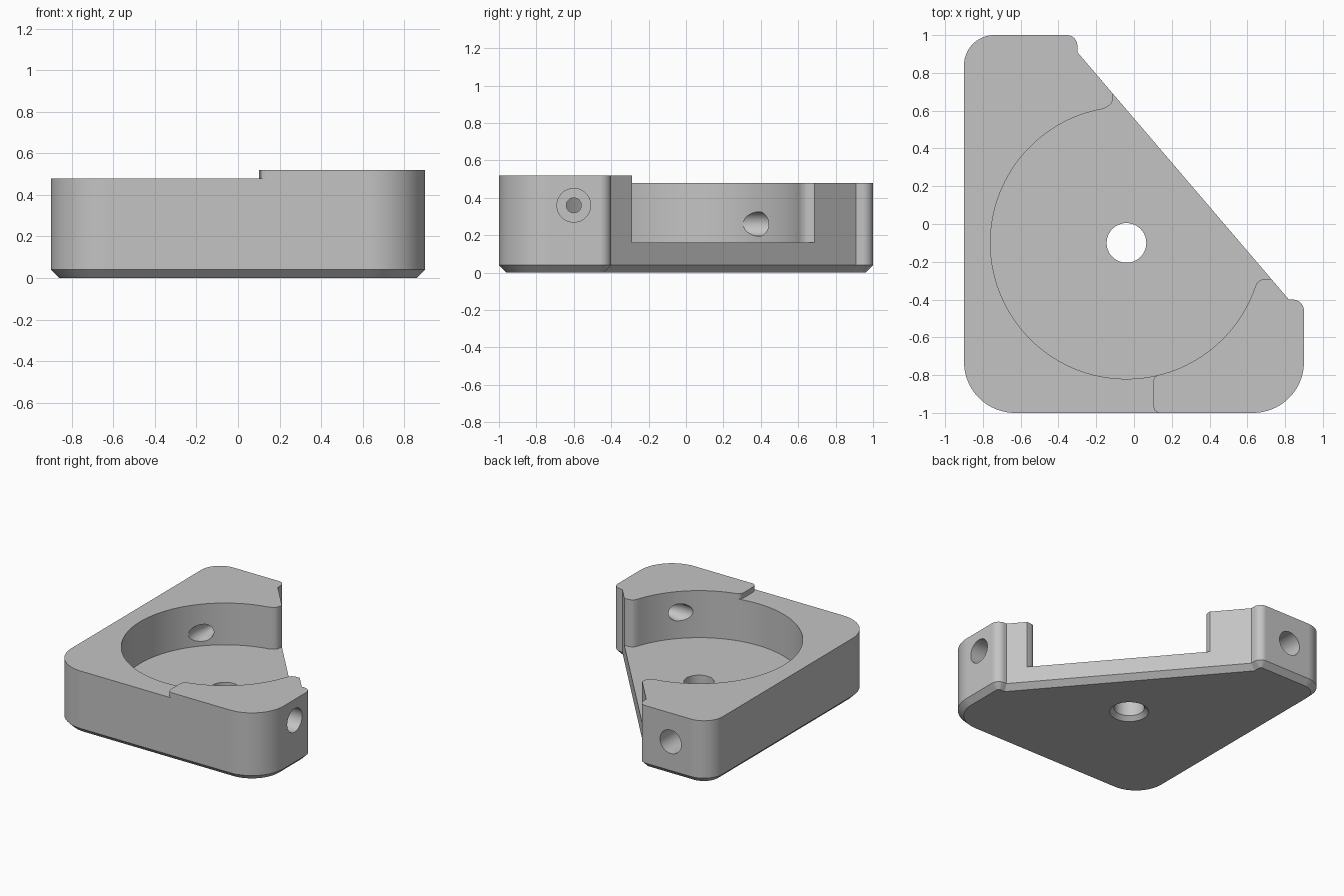
import bpy, bmesh, math
from mathutils import Vector

cube = bpy.data.objects.get("Cube")
if cube:
    bpy.data.objects.remove(cube, do_unlink=True)

grey = bpy.data.materials.new("plain grey")
grey.use_nodes = True
grey.diffuse_color = (0.55, 0.55, 0.55, 1)
grey.node_tree.nodes["Principled BSDF"].inputs["Base Color"].default_value = (0.55, 0.55, 0.55, 1)


def rounded(corners, steps=20):
    """Polygon from (x, y, radius) corners, each filleted by its radius."""
    pts = []
    for i, (x, y, r) in enumerate(corners):
        p = Vector((x, y))
        if r == 0:
            pts.append(p)
            continue
        a = (Vector(corners[i - 1][:2]) - p).normalized()
        b = (Vector(corners[(i + 1) % len(corners)][:2]) - p).normalized()
        half = a.angle(b) / 2
        centre = p + (a + b).normalized() * r / math.sin(half)
        start = p + a * r / math.tan(half) - centre
        end = p + b * r / math.tan(half) - centre
        for k in range(steps + 1):
            t = k / steps
            sweep = start.angle(end)
            pts.append(centre + (start * math.sin((1 - t) * sweep) + end * math.sin(t * sweep)) / math.sin(sweep))
    return pts


def inset(pts, d):
    """Mitred inward offset of a counter-clockwise polygon."""
    out = []
    for i, p in enumerate(pts):
        e1 = (p - pts[i - 1]).normalized()
        e2 = (pts[(i + 1) % len(pts)] - p).normalized()
        n1, n2 = Vector((-e1.y, e1.x)), Vector((-e2.y, e2.x))
        out.append(p + (n1 + n2) * d / (1 + n1.dot(n2)))
    return out


def stack(name, rings):
    """Closed solid skinned through rings of 3D points."""
    bm = bmesh.new()
    loops = [[bm.verts.new(p) for p in ring] for ring in rings]
    n = len(loops[0])
    for lo, hi in zip(loops, loops[1:]):
        for i in range(n):
            j = (i + 1) % n
            bm.faces.new((lo[i], lo[j], hi[j], hi[i]))
    bm.faces.new(loops[0][::-1])
    bm.faces.new(loops[-1])
    bmesh.ops.recalc_face_normals(bm, faces=bm.faces)
    mesh = bpy.data.meshes.new(name)
    bm.to_mesh(mesh)
    bm.free()
    mesh.materials.append(grey)
    ob = bpy.data.objects.new(name, mesh)
    bpy.context.collection.objects.link(ob)
    return ob


def level(pts, z):
    return [(p[0], p[1], z) for p in pts]


def bore(name, origin, direction, profile, sides=48):
    """Turned cutter: (radius, distance) pairs along a direction."""
    turn = Vector(direction).to_track_quat('Z', 'Y')
    rings = []
    for r, t in profile:
        ring = [Vector((r * math.cos(2 * math.pi * k / sides), r * math.sin(2 * math.pi * k / sides), t))
                for k in range(sides)]
        rings.append([Vector(origin) + turn @ v for v in ring])
    return stack(name, rings)


# Body: filleted outline with a chamfered bottom edge
outline = rounded([(-0.9, -1, 0.27), (0.9, -1, 0.27), (0.9, -0.4, 0.06), (0.82, -0.4, 0),
                   (-0.3, 0.91, 0), (-0.3, 1, 0.055), (-0.9, 1, 0.16)])
body = stack("bracket_body", [level(inset(outline, 0.04), 0), level(outline, 0.04), level(outline, 0.52)])

# Round pocket, opened through the slanted side between two rounded wall ends
cx, cy, rad = -0.04, -0.1, 0.72
a0 = math.atan2(0.614 - cy, -0.165 - cx)
a1 = math.atan2(-0.335 - cy, 0.642 - cx) + 2 * math.pi
pocket = [(cx + rad * math.cos(a0 + (a1 - a0) * k / 96), cy + rad * math.sin(a0 + (a1 - a0) * k / 96))
          for k in range(97)]
pocket += [(0.652, -0.311), (0.668, -0.297), (0.69, -0.29), (1.3, -0.29), (1.3, 1.3), (-0.11, 1.3),
           (-0.11, 0.67), (-0.116, 0.645), (-0.129, 0.628), (-0.147, 0.618)]
cutters = [stack("pocket_cutter", [level(pocket, 0.16), level(pocket, 0.8)])]

# Lowered top on the left part, leaving the raised pad on the right
low = [(-2, -2), (0.13, -2), (0.13, -1), (0.11, -0.987), (0.1, -0.96), (0.1, -0.84), (0.107, -0.815),
       (0.125, -0.8), (0.125, 2), (-2, 2)]
cutters.append(stack("step_cutter", [level(low, 0.48), level(low, 0.9)]))

# Floor hole with a chamfered underside
cutters.append(bore("floor_hole_cutter", (cx, cy, 0), (0, 0, 1),
                    [(0.145, -0.01), (0.105, 0.03), (0.105, 0.4)]))
# Stepped side and back bores, flaring into the pocket
cutters.append(bore("side_bore_cutter", (1.0, -0.6, 0.36), (-1, 0, 0),
                    [(0.09, 0), (0.09, 0.37), (0.04, 0.37), (0.04, 0.4), (0.065, 0.5), (0.065, 0.65)]))
cutters.append(bore("back_bore_cutter", (-0.57, 1.1, 0.26), (0, -1, 0),
                    [(0.09, 0), (0.09, 0.5), (0.04, 0.5), (0.04, 0.6), (0.065, 0.69), (0.065, 0.88)]))

# Apply the cuts and remove the helpers
bpy.ops.object.select_all(action='DESELECT')
bpy.context.view_layer.objects.active = body
body.select_set(True)
for c in cutters:
    c.hide_render = True
    mod = body.modifiers.new(c.name, 'BOOLEAN')
    mod.operation, mod.solver, mod.object = 'DIFFERENCE', 'EXACT', c
    bpy.ops.object.modifier_apply(modifier=mod.name)
    bpy.data.objects.remove(c, do_unlink=True)

# Smooth curved walls, crisp edges
bpy.ops.object.shade_smooth_by_angle(angle=math.radians(25))
weighted = body.modifiers.new("even_shading", 'WEIGHTED_NORMAL')
weighted.keep_sharp = True
